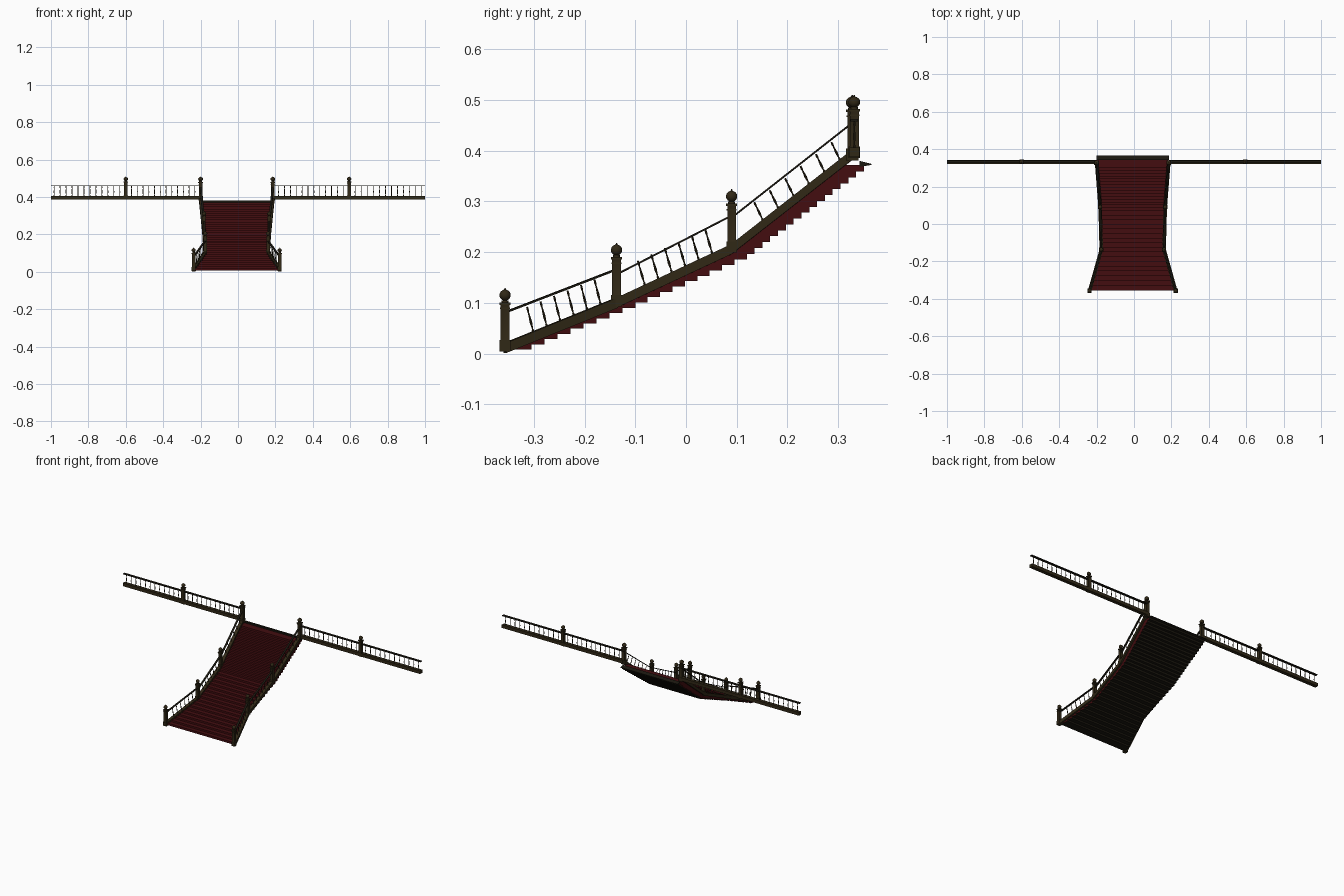
import bpy, bmesh, math
from mathutils import Vector, Matrix

if "Cube" in bpy.data.objects:
    bpy.data.objects.remove(bpy.data.objects["Cube"])

def material(name, rgb):
    m = bpy.data.materials.new(name)
    m.diffuse_color = (*rgb, 1)
    m.use_nodes = True
    m.node_tree.nodes["Principled BSDF"].inputs["Base Color"].default_value = m.diffuse_color
    return m

WOOD = material("brown wood", (0.030, 0.021, 0.008))
DARK = material("dark wood", (0.011, 0.009, 0.005))
RED = material("red carpet", (0.056, 0.004, 0.005))

CX = -0.007   # stair centre line
# newel stations: y, half width, stringer centre height
STATIONS = [(-0.357, 0.230, 0.011), (-0.137, 0.168, 0.100),
            (0.090, 0.174, 0.206), (0.328, 0.193, 0.392)]

def finish(name, bm, mats, smooth=False):
    bmesh.ops.recalc_face_normals(bm, faces=bm.faces)
    me = bpy.data.meshes.new(name)
    bm.to_mesh(me)
    bm.free()
    ob = bpy.data.objects.new(name, me)
    bpy.context.collection.objects.link(ob)
    for m in mats:
        me.materials.append(m)
    if smooth:
        bpy.ops.object.select_all(action='DESELECT')
        ob.select_set(True)
        bpy.context.view_layer.objects.active = ob
        bpy.ops.object.shade_smooth_by_angle(angle=math.radians(40))
    return ob

def hexa(bm, lo, hi):
    """Solid between two four-point loops."""
    a = [bm.verts.new(p) for p in lo]
    b = [bm.verts.new(p) for p in hi]
    faces = [bm.faces.new(a), bm.faces.new(b)]
    for i in range(4):
        j = (i + 1) % 4
        faces.append(bm.faces.new((a[i], a[j], b[j], b[i])))
    return faces

def bar(bm, p, q, w, h):
    """Beam with upright end cuts."""
    p, q = Vector(p), Vector(q)
    d = q - p
    s = Vector((-d.y, d.x, 0)).normalized() * w / 2
    u = Vector((0, 0, h / 2))
    ring = lambda c: [c - s - u, c + s - u, c + s + u, c - s + u]
    hexa(bm, ring(p), ring(q))

def block(bm, x, y, r, z0, z1):
    ring = lambda z: [(x - r, y - r, z), (x + r, y - r, z), (x + r, y + r, z), (x - r, y + r, z)]
    return hexa(bm, ring(z0), ring(z1))

def lathe(bm, base, axis, profile, n):
    """Turned shape: profile of (radius, distance along axis)."""
    rot = Vector((0, 0, 1)).rotation_difference(Vector(axis)).to_matrix()
    rings = [[bm.verts.new(Vector(base) + rot @ Vector((r * math.cos(2 * math.pi * k / n),
              r * math.sin(2 * math.pi * k / n), t))) for k in range(n)] for r, t in profile]
    for a, b in zip(rings, rings[1:]):
        for k in range(n):
            bm.faces.new((a[k], a[(k + 1) % n], b[(k + 1) % n], b[k]))
    bm.faces.new(rings[0])
    bm.faces.new(rings[-1])

def newel(bm, x, y, z, w=1.0, h=1.0):
    block(bm, x, y, 0.0105 * w, z, z + 0.023 * h)                    # plinth
    shaft = block(bm, x, y, 0.0085 * w, z + 0.023 * h, z + 0.095 * h)
    bmesh.ops.recalc_face_normals(bm, faces=shaft)
    bmesh.ops.inset_individual(bm, faces=shaft[2:], thickness=0.003, depth=-0.001)
    block(bm, x, y, 0.0100 * w, z + 0.086 * h, z + 0.089 * h)        # collars
    block(bm, x, y, 0.0110 * w, z + 0.095 * h, z + 0.100 * h)
    ball = [(0.007, 0.100), (0.007, 0.104)]                          # neck, ball, tip
    for i in range(1, 9):
        a = math.pi * i / 9
        ball.append((0.0112 * math.sin(a), 0.1145 - 0.0112 * math.cos(a)))
    ball += [(0.002, 0.1258), (0.001, 0.129)]
    lathe(bm, (x, y, z), (0, 0, 1), [(r * w, t * h) for r, t in ball], 16)

def baluster(bm, base, axis, length):
    prof = [(0.0022, 0), (0.0022, 0.1), (0.0012, 0.14), (0.0026, 0.4),
            (0.0013, 0.75), (0.0022, 0.85), (0.0018, 1)]
    lathe(bm, base, axis, [(r, t * length) for r, t in prof], 8)

def half_width(y):
    y = max(STATIONS[0][0], min(STATIONS[-1][0], y))
    for (y0, w0, _), (y1, w1, _) in zip(STATIONS, STATIONS[1:]):
        if y <= y1:
            return w0 + (w1 - w0) * (y - y0) / (y1 - y0)

# Carpeted treads: overlapping slabs, red with dark underside and back
bm = bmesh.new()
flights = [((-0.305, 0.008), (-0.10, 0.09), 8), ((-0.10, 0.09), (0.12, 0.185), 9),
           ((0.12, 0.185), (0.351, 0.359), 15)]
path = [flights[0][0]]
for (y0, z0), (y1, z1), n in flights:
    path += [(y0 + (y1 - y0) * i / n, z0 + (z1 - z0) * i / n) for i in range(1, n + 1)]
for yb, z in path:
    yf = yb - 0.05
    wf, wb = half_width(yf), half_width(yb)
    ring = lambda h: [(CX - wf, yf, h), (CX + wf, yf, h), (CX + wb, yb, h), (CX - wb, yb, h)]
    hexa(bm, ring(z), ring(z + 0.0125))
bmesh.ops.recalc_face_normals(bm, faces=bm.faces)
for f in bm.faces:
    f.material_index = 1 if f.normal.z < -0.5 or f.normal.y > 0.5 else 0
finish("stair_treads", bm, [RED, DARK])

# Thin landing edge behind the top tread
bm = bmesh.new()
hexa(bm, [(CX - 0.193, 0.342, 0.368), (CX + 0.193, 0.342, 0.368), (CX + 0.193, 0.366, 0.372), (CX - 0.193, 0.366, 0.372)],
     [(CX - 0.193, 0.342, 0.380), (CX + 0.193, 0.342, 0.380), (CX + 0.193, 0.366, 0.374), (CX - 0.193, 0.366, 0.374)])
finish("landing_edge", bm, [DARK])

# Stair stringers, rails, balusters and newels on both sides
beams, rails, spindles, posts = (bmesh.new() for _ in range(4))
rail_z = [(0.081, 0.166), (0.156, 0.272), (0.268, 0.455)]
first_last = [(-0.301, -0.168), (-0.081, 0.052), (0.152, 0.304)]
lengths = [0.052, 0.051, 0.040]
for side in (-1, 1):
    at = lambda y: CX + side * half_width(y)
    for k in range(3):
        y0, _, z0 = STATIONS[k]
        y1, _, z1 = STATIONS[k + 1]
        bar(beams, (at(y0), y0, z0), (at(y1), y1, z1), 0.019, 0.020)
        bar(rails, (at(y0), y0, rail_z[k][0]), (at(y1), y1, rail_z[k][1]), 0.011, 0.004)
        slope = (z1 - z0) / (y1 - y0)
        axis = Vector((0, -slope * 0.62, 1)).normalized()
        a, b = first_last[k]
        for i in range(6):
            y = a + (b - a) * i / 5
            baluster(spindles, (at(y), y, z0 + slope * (y - y0) + 0.008), axis, lengths[k])
    for y, w, z in STATIONS[:3]:
        newel(posts, at(y), y, max(0, z - 0.007), 1, 0.97)
    newel(posts, at(0.328), 0.328, 0.381, 1.15, 1.0)
finish("stair_stringers", beams, [WOOD])
finish("stair_handrails", rails, [DARK])
finish("stair_balusters", spindles, [WOOD], True)

# Balcony balustrades to left and right
beams, rails, spindles = (bmesh.new() for _ in range(3))
BY = 0.332
for side, inner, mid in ((-1, 0.200, 0.600), (1, 0.186, 0.594)):
    bar(beams, (side * inner, BY, 0.397), (side, BY, 0.397), 0.021, 0.019)
    bar(rails, (side * inner, BY, 0.460), (side, BY, 0.460), 0.014, 0.005)
    newel(posts, side * mid, BY, 0.386, 1.05, 0.96)
    for a, b in ((inner, mid), (mid, 1.015)):
        for i in range(1, 13):
            baluster(spindles, (side * (a + (b - a) * i / 13), BY, 0.405), (0, 0, 1), 0.054)
finish("balcony_beams", beams, [WOOD])
finish("balcony_handrails", rails, [DARK])
finish("balcony_balusters", spindles, [WOOD], True)
finish("newel_posts", posts, [WOOD], True)
